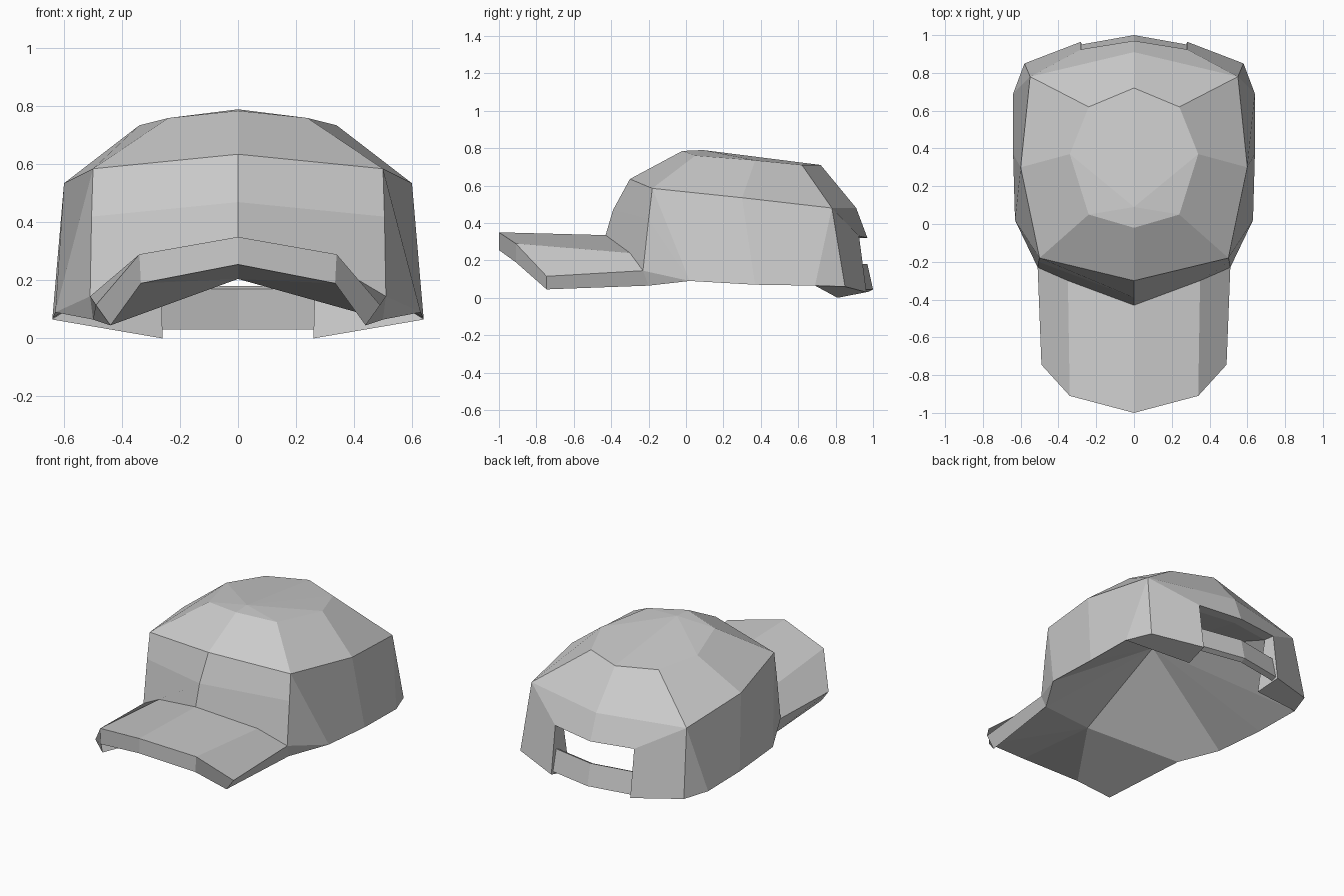
import bpy, bmesh

if "Cube" in bpy.data.objects:
    bpy.data.objects.remove(bpy.data.objects["Cube"])


def build_half(name, faces):
    """Make a part from right-half polygons (lists of points), mirrored in x and welded."""
    bm = bmesh.new()
    for pts in faces:
        bm.faces.new([bm.verts.new(p) for p in pts])
        bm.faces.new([bm.verts.new((-x, y, z)) for x, y, z in reversed(pts)])
    bmesh.ops.remove_doubles(bm, verts=bm.verts, dist=0.0005)
    bmesh.ops.recalc_face_normals(bm, faces=bm.faces)
    me = bpy.data.meshes.new(name)
    bm.to_mesh(me)
    bm.free()
    ob = bpy.data.objects.new(name, me)
    bpy.context.collection.objects.link(ob)
    return ob


def strip(a, b):
    """Quads between two rows of points."""
    return [[a[i], a[i + 1], b[i + 1], b[i]] for i in range(len(a) - 1)]


def fan(tip, row):
    """Triangles from a tip to a row of points."""
    return [[tip, row[i], row[i + 1]] for i in range(len(row) - 1)]


# Half rings of the crown, running front to back
top = [(0, -.02, .785), (.24, .05, .76), (.34, .37, .735), (.24, .62, .71), (0, .72, .71)]
mid = [(0, -.30, .635), (.50, -.18, .585), (.60, .30, .535), (.55, .78, .48), (0, .91, .48)]
rim = [(.63, .02, .09), (.64, .37, .07), (.64, .69, .065)]

# Seam between crown and brim, upper and lower edge
seam = [(0, -.43, .335), (.35, -.30, .24), (.51, -.23, .145)]
under, under_side = (0, -.42, .205), (.50, -.20, .065)
bulge = [(0, -.39, .47), (.505, -.20, .42)]

# Rear flap and strap opening
corner, flap, flap_in = (.58, .85, .06), (.28, .965, .03), (.26, .81, 0)
hole, hole_in = (.28, .925, .33), (.27, .86, .33)
arch, arch_in = (0, .97, .32), (0, .91, .32)

# Crown: top, shoulders, walls, flap thickness and conical lining
crown = fan((0, .09, .79), top) + strip(top, mid) + strip(mid[:2], bulge)
crown += [
    [bulge[0], bulge[1], seam[2], seam[1], seam[0]],
    [mid[1], bulge[1], rim[0]],
    [bulge[1], seam[2], rim[0]],
    [seam[2], under_side, rim[0]],
    [mid[3], rim[2], corner],
    [mid[3], corner, flap, hole],
    [mid[3], hole, arch, mid[4]],
    [rim[2], corner, flap, flap_in],
    [flap, hole, hole_in, flap_in],
    [hole, arch, arch_in, hole_in],
    [rim[2], flap_in, hole_in],
]
crown += strip(mid[1:4], rim)
crown += fan((0, .17, .48), [under, under_side, *rim, hole_in, arch_in])
build_half("crown", crown)

# Brim: folded wedge with a front lip
lip_top = [(0, -1, .35), (.34, -.91, .29), (.49, -.745, .115)]
lip_low = [(0, -1, .255), (.335, -.91, .19), (.44, -.745, .045)]
brim = strip(seam, lip_top) + strip(lip_top, lip_low)
brim += [
    [seam[2], lip_top[2], lip_low[2], under_side],
    [lip_low[0], lip_low[1], under],
    [lip_low[1], lip_low[2], under_side, under],
]
build_half("brim", brim)

# Rear strap: thin band kinked at the middle
section = [(0, 1.0, .045), (0, .97, .18), (0, .945, .17), (0, .97, .03)]
end = [(.28, y - .05, z) for _, y, z in section]
build_half("strap", strip(section + section[:1], end + end[:1]) + [end])
